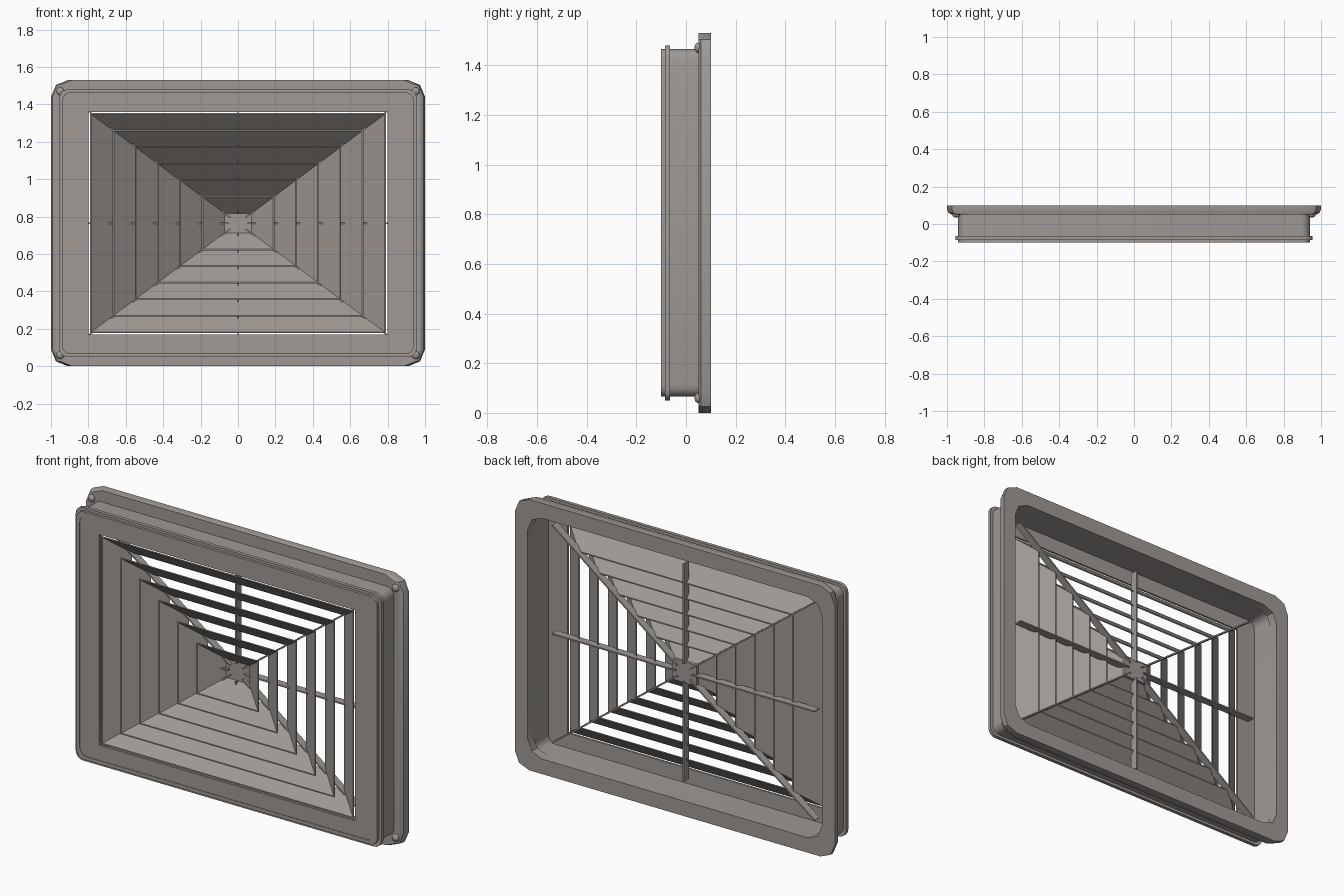
import bpy
import bmesh
from math import pi, sin, cos, atan2, hypot
from mathutils import Matrix

cube = bpy.data.objects.get("Cube")
if cube:
    bpy.data.objects.remove(cube, do_unlink=True)

MID = 0.765  # height of the vent's centre

grey = bpy.data.materials.new("warm_grey")
grey.use_nodes = True
COLOUR = (0.35, 0.32, 0.30, 1)
grey.diffuse_color = COLOUR
grey.node_tree.nodes["Principled BSDF"].inputs["Base Color"].default_value = COLOUR


def finish(name, bm, smooth=False):
    bmesh.ops.remove_doubles(bm, verts=bm.verts, dist=0.0001)
    bmesh.ops.recalc_face_normals(bm, faces=bm.faces)
    mesh = bpy.data.meshes.new(name)
    bm.to_mesh(mesh)
    bm.free()
    mesh.materials.append(grey)
    obj = bpy.data.objects.new(name, mesh)
    bpy.context.collection.objects.link(obj)
    if smooth:
        bpy.ops.object.select_all(action='DESELECT')
        obj.select_set(True)
        bpy.context.view_layer.objects.active = obj
        bpy.ops.object.shade_smooth_by_angle()
    return obj


def rounded_rect(hx, hz, r, segs):
    """Outline of a rectangle with rounded corners, as (x, z) pairs."""
    pts = []
    for q, (sx, sz) in enumerate([(1, 1), (-1, 1), (-1, -1), (1, -1)]):
        for i in range(segs + 1):
            a = (q + i / segs) * pi / 2
            pts.append((sx * (hx - r) + r * cos(a), sz * (hz - r) + r * sin(a)))
    return pts


def frame(name, section, r=0.0, segs=1, smooth=False):
    """Closed frame: each section point (y, half width, half height) is one loop."""
    bm = bmesh.new()
    loops = []
    for y, hx, hz in section:
        loops.append([bm.verts.new((x, y, z + MID))
                      for x, z in rounded_rect(hx, hz, r, segs)])
    if r == 0:
        loops = [loop[::segs + 1] for loop in loops]
        used = {v for loop in loops for v in loop}
        bmesh.ops.delete(bm, geom=[v for v in bm.verts if v not in used], context='VERTS')
    n = len(loops[0])
    for k, a in enumerate(loops):
        b = loops[(k + 1) % len(loops)]
        for i in range(n):
            j = (i + 1) % n
            bm.faces.new((a[i], a[j], b[j], b[i]))
    return finish(name, bm, smooth)


def box(name, size, matrix):
    bm = bmesh.new()
    bmesh.ops.create_cube(bm, size=1)
    bm.transform(matrix @ Matrix.Diagonal((*size, 1)))
    return finish(name, bm)


# Housing wall with the raised lip near its front
W, H = 0.94, 0.70
frame("housing", [(-0.10, W, H), (-0.085, W, H),
                  (-0.085, W + 0.015, H + 0.015), (-0.065, W + 0.015, H + 0.015),
                  (-0.065, W, H), (0.06, W, H),
                  (0.06, W - 0.02, H - 0.02), (-0.10, W - 0.02, H - 0.02)],
      r=0.045, segs=4, smooth=True)

# Mounting flange, eased along the front of its upright sides
frame("mounting_flange", [(0.05, 0.975, MID), (0.06, 0.992, MID), (0.08, 1.0, MID),
                          (0.10, 1.0, MID), (0.10, W - 0.02, H - 0.02),
                          (0.05, W - 0.02, H - 0.02)],
      r=0.09, segs=2, smooth=True)

# Front panel around the opening
frame("front_panel", [(-0.097, W - 0.015, H - 0.015), (-0.097, 0.80, 0.595),
                      (-0.085, 0.80, 0.595), (-0.085, W - 0.015, H - 0.015)])

# Funnel shaped louvres, each one step smaller than the last
STEP_X, STEP_Z, THICK = 0.119, 0.0885, 0.007
for i in range(6):
    x, z = 0.79 - STEP_X * i, 0.588 - STEP_Z * i
    xi, zi = x - STEP_X, z - STEP_Z
    frame(f"louvre_{i + 1}", [(-0.092, x, z), (0.0, xi, zi),
                              (0.0, xi - THICK, zi - THICK),
                              (-0.092, x - THICK, z - THICK)])

# Centre plate closing the smallest louvre
box("centre_plate", (0.155, 0.018, 0.118), Matrix.Translation((0, 0.006, MID)))

# Eight thin support bars radiating behind the louvres
for i, (dx, dz) in enumerate([(1, 0), (1, 1), (0, 1), (-1, 1),
                              (-1, 0), (-1, -1), (0, -1), (1, -1)]):
    ex, ez = 0.82 * dx, 0.615 * dz
    start = 0.05
    length = hypot(ex, ez)
    place = (Matrix.Translation((0, 0.003, MID))
             @ Matrix.Rotation(-atan2(ez, ex), 4, 'Y')
             @ Matrix.Translation(((length + start) / 2, 0, 0)))
    box(f"support_bar_{i + 1}", (length - start, 0.044, 0.008), place)

# Domed corner screws on the front of the flange
for sx, side in ((1, "left"), (-1, "right")):
    for sz, level in ((1, "top"), (-1, "bottom")):
        bm = bmesh.new()
        bmesh.ops.create_uvsphere(bm, u_segments=16, v_segments=8, radius=0.021)
        bm.transform(Matrix.Translation((sx * 0.95, 0.05, MID + sz * 0.705))
                     @ Matrix.Diagonal((1, 0.75, 1, 1)))
        finish(f"screw_{level}_{side}", bm, smooth=True)
